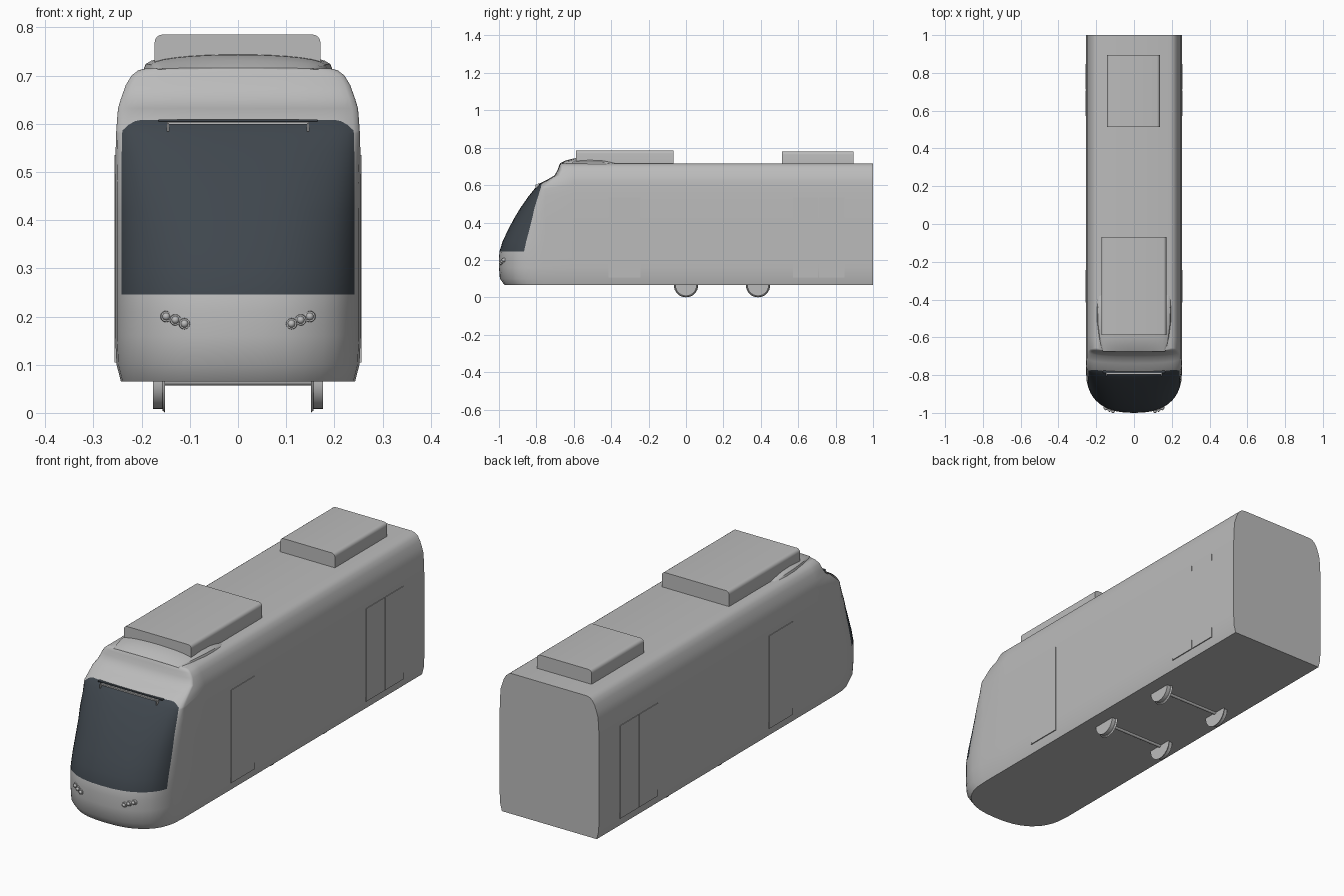
import bpy, bmesh, math
from mathutils import Vector

cube = bpy.data.objects.get("Cube")
if cube:
    bpy.data.objects.remove(cube, do_unlink=True)


def material(name, rgb):
    m = bpy.data.materials.new(name)
    m.use_nodes = True
    m.diffuse_color = (*rgb, 1)
    m.node_tree.nodes["Principled BSDF"].inputs["Base Color"].default_value = (*rgb, 1)
    return m


GREY = material("light grey paint", (0.5, 0.5, 0.5))
GLASS = material("dark tinted glass", (0.05, 0.062, 0.075))


def finish(name, bm, mats, smooth=True):
    bmesh.ops.recalc_face_normals(bm, faces=bm.faces)
    mesh = bpy.data.meshes.new(name)
    bm.to_mesh(mesh)
    bm.free()
    ob = bpy.data.objects.new(name, mesh)
    bpy.context.collection.objects.link(ob)
    for m in mats:
        mesh.materials.append(m)
    if smooth:
        bpy.ops.object.select_all(action="DESELECT")
        ob.select_set(True)
        bpy.context.view_layer.objects.active = ob
        bpy.ops.object.shade_smooth_by_angle(angle=math.radians(35))
    return ob


def box(name, lo, hi, mat=GREY):
    bm = bmesh.new()
    bmesh.ops.create_cube(bm, size=1)
    for v in bm.verts:
        v.co = Vector([l + (h - l) * (c + 0.5) for l, h, c in zip(lo, hi, v.co)])
    return finish(name, bm, [mat], False)


def cylinder(name, centre, axis, radius, depth, radius2=None, sides=32):
    bm = bmesh.new()
    bmesh.ops.create_cone(bm, cap_ends=True, segments=sides, radius1=radius,
                          radius2=radius if radius2 is None else radius2, depth=depth)
    rot = Vector(axis).to_track_quat("Z", "Y")
    for v in bm.verts:
        v.co = rot @ v.co + Vector(centre)
    return finish(name, bm, [GREY])


# Body levels: height, half width, nose tip y, nose rounding depth
LEVELS = [
    (0.065, 0.243, -0.97, 0.22), (0.10, 0.252, -0.995, 0.23),
    (0.16, 0.255, -1.0, 0.235), (0.21, 0.255, -1.0, 0.235),
    (0.246, 0.255, -0.997, 0.23), (0.30, 0.255, -0.98, 0.22),
    (0.36, 0.255, -0.952, 0.20), (0.42, 0.255, -0.92, 0.17),
    (0.48, 0.255, -0.884, 0.13), (0.54, 0.254, -0.842, 0.09),
    (0.58, 0.253, -0.81, 0.055), (0.608, 0.251, -0.783, 0.035),
    (0.632, 0.249, -0.737, 0.03), (0.652, 0.243, -0.703, 0.03),
    (0.68, 0.233, -0.687, 0.025), (0.70, 0.221, -0.68, 0.02),
    (0.711, 0.207, -0.676, 0.02), (0.715, 0.19, -0.674, 0.02)]
GLASS_LOW, GLASS_TOP, GLASS_EDGE = 4, 11, 0.95
HALF = [0, 0.2, 0.4, 0.55, 0.7, 0.8, 0.85, 0.9, GLASS_EDGE, 0.985, 1]
ACROSS = [-u for u in HALF[:0:-1]] + HALF


def level_at(z):
    for a, b in zip(LEVELS, LEVELS[1:]):
        if z <= b[0]:
            t = (z - a[0]) / (b[0] - a[0])
            return [p + (q - p) * t for p, q in zip(a, b)]
    return LEVELS[-1]


def skin(u, z):
    # point of the nose surface at width fraction u and height z
    _, w, tip, depth = level_at(z)
    return Vector((u * w, tip + depth * (1 - (1 - abs(u) ** 2.5) ** 0.4), z))


# Body shell
bm = bmesh.new()
rings = []
for i, (z, w, _, _) in enumerate(LEVELS):
    pts = []
    for u in ACROSS:
        drop = 0.022 * max(0, (abs(u) - 0.8) / 0.15) ** 2 if i == GLASS_TOP else 0
        pts.append(skin(u, z - min(drop, 0.022)))
    pts = [(-w, 1, z), (-w, -0.6, z)] + pts + [(w, -0.6, z), (w, 1, z)]
    rings.append([bm.verts.new(p) for p in pts])
count = len(rings[0])
for i in range(len(rings) - 1):
    for j in range(count - 1):
        f = bm.faces.new((rings[i][j], rings[i][j + 1], rings[i + 1][j + 1], rings[i + 1][j]))
        inside = 2 <= j < count - 3 and all(abs(u) <= GLASS_EDGE for u in ACROSS[j - 2:j])
        inside = 2 <= j < count - 3 and max(abs(ACROSS[j - 2]), abs(ACROSS[j - 1])) <= GLASS_EDGE
        f.material_index = int(inside and GLASS_LOW <= i < GLASS_TOP)
bm.faces.new(rings[0])
bm.faces.new(rings[-1])
bm.faces.new([r[0] for r in rings] + [r[-1] for r in reversed(rings)])
finish("body_shell", bm, [GREY, GLASS])

# Roof fairing behind the windscreen: y, half width, height
bm = bmesh.new()
rows = []
for y, w, h in [(-0.674, 0.165, 0.003), (-0.645, 0.175, 0.018), (-0.6, 0.185, 0.03),
                (-0.52, 0.195, 0.035), (-0.45, 0.196, 0.03), (-0.4, 0.193, 0.015), (-0.37, 0.185, 0.001)]:
    row = []
    for k in range(17):
        a = math.pi * k / 16
        row.append(bm.verts.new((-w * math.cos(a), y, 0.713 + h * math.sin(a) ** 0.7)))
    rows.append(row)
for a, b in zip(rows, rows[1:]):
    for k in range(16):
        bm.faces.new((a[k], a[k + 1], b[k + 1], b[k]))
    bm.faces.new((a[0], b[0], b[-1], a[-1]))
bm.faces.new(rows[0])
bm.faces.new(rows[-1])
finish("roof_fairing", bm, [GREY])


# Roof equipment boxes with rounded long top edges
def roof_box(name, x0, x1, y0, y1, top):
    r = 0.016
    prof = [(x0, 0.71)]
    for cx, start in ((x0 + r, math.pi), (x1 - r, math.pi / 2)):
        for k in range(5):
            a = start - math.pi / 2 * k / 4
            prof.append((cx + r * math.cos(a), top - r + r * math.sin(a)))
    prof.append((x1, 0.71))
    b = bmesh.new()
    ends = [[b.verts.new((x, y, z)) for x, z in prof] for y in (y0, y1)]
    for k in range(len(prof)):
        n = (k + 1) % len(prof)
        b.faces.new((ends[0][k], ends[0][n], ends[1][n], ends[1][k]))
    for e in ends:
        b.faces.new(e)
    finish(name, b, [GREY])


roof_box("front_roof_unit", -0.173, 0.171, -0.587, -0.068, 0.785)
roof_box("rear_roof_unit", -0.143, 0.137, 0.513, 0.895, 0.78)

# Display frame at the top of the windscreen
box("display_top_bar", (-0.147, -0.797, 0.598), (0.147, -0.785, 0.604))
box("display_shade", (-0.165, -0.79, 0.605), (0.165, -0.775, 0.609), GLASS)

for side, s in (("left", 1), ("right", -1)):
    box(f"{side}_display_post", (s * 0.145 - 0.002, -0.805, 0.584), (s * 0.145 + 0.002, -0.785, 0.602))

    # Door leaves, barely proud of the sides
    for name, y0, y1 in (("front_door", -0.415, -0.243), ("rear_door_a", 0.573, 0.707),
                         ("rear_door_b", 0.711, 0.847)):
        xs = sorted((s * 0.245, s * 0.2568))
        box(f"{side}_{name}", (xs[0], y0, 0.105), (xs[1], y1, 0.535))

    # Headlight clusters
    for k, (x, z) in enumerate(((0.149, 0.2), (0.13, 0.193), (0.111, 0.185))):
        p = skin(s * x / 0.255, z)
        cylinder(f"{side}_headlight_ring_{k}", p, (0, -1, 0), 0.012, 0.012, 0.011, 20)
        b = bmesh.new()
        bmesh.ops.create_uvsphere(b, u_segments=16, v_segments=8, radius=0.008)
        bmesh.ops.translate(b, verts=b.verts, vec=p + Vector((0, -0.005, 0)))
        finish(f"{side}_headlight_lens_{k}", b, [GREY])

    # Wheels with an inner flange
    for name, y in (("front", 0), ("rear", 0.385)):
        cylinder(f"{side}_{name}_wheel", (s * 0.165, y, 0.065), (s, 0, 0), 0.057, 0.022)
        cylinder(f"{side}_{name}_flange", (s * 0.154, y, 0.065), (s, 0, 0), 0.065, 0.006, 0.06)

# Axles
for name, y in (("front", 0), ("rear", 0.385)):
    cylinder(f"{name}_axle", (0, y, 0.065), (1, 0, 0), 0.008, 0.32, sides=16)
